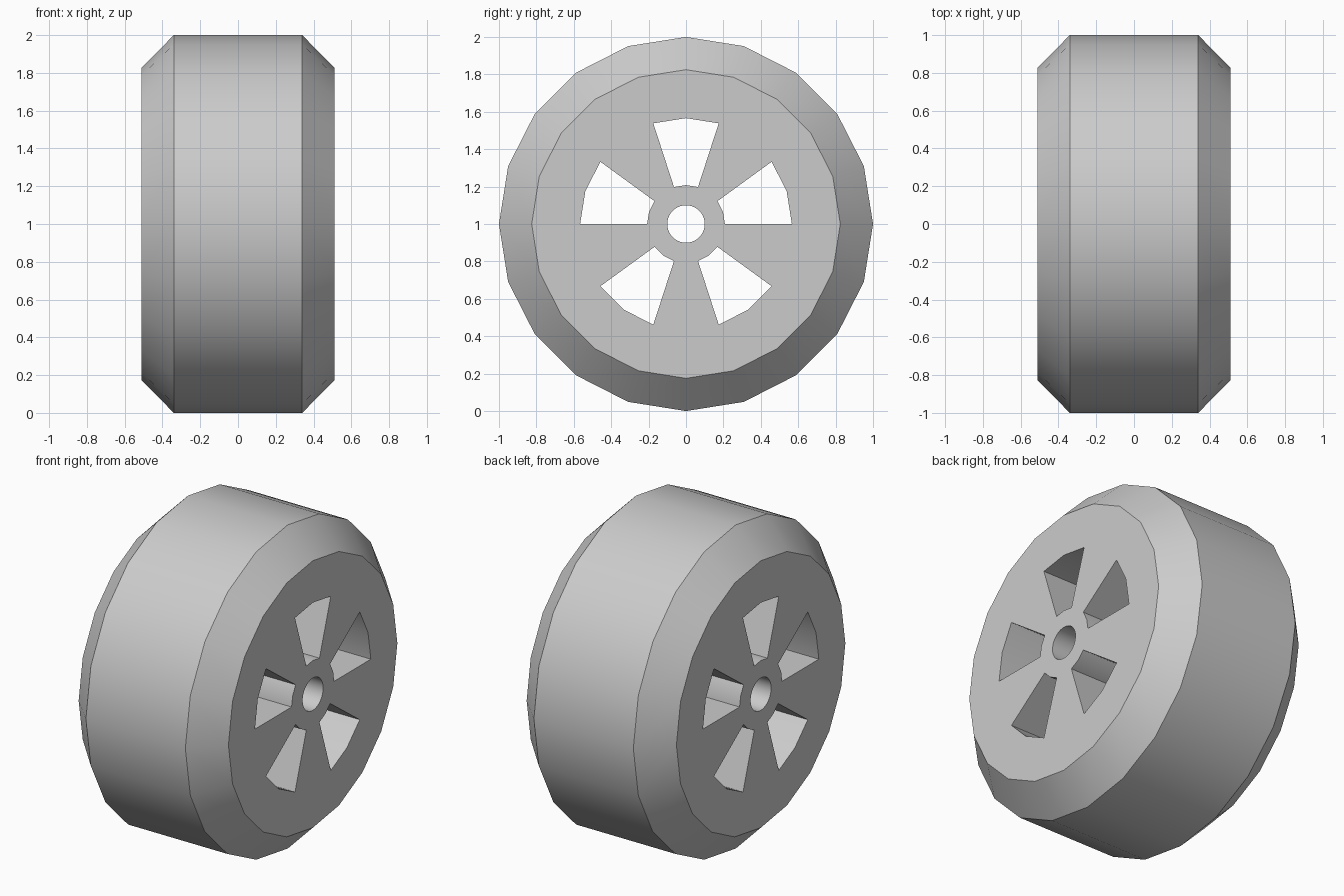
import bpy, bmesh
from math import sin, cos, pi, radians

if "Cube" in bpy.data.objects:
    bpy.data.objects.remove(bpy.data.objects["Cube"])

SIDES = 20          # tyre facets
BORE_SIDES = 40     # smooth axle hole
TREAD, FACE = 0.34, 0.512   # half widths of the tread and of the side faces

bm = bmesh.new()


def ring(x, radius, n):
    """Circle of vertices around the x axis at axle height."""
    return [bm.verts.new((x, radius * cos(2 * pi * i / n), 1 + radius * sin(2 * pi * i / n)))
            for i in range(n)]


def is_window(i):
    """Five windows, each two facets wide, with two-facet spokes between."""
    return i % 4 in (0, 1)


def band(a, b, keep=lambda i: True):
    """Quads between two equal rings."""
    n = len(a)
    for i in range(n):
        if keep(i % n):
            j = (i + 1) % n
            bm.faces.new((a[i], a[j], b[j], b[i]))


# Rings on each side: tread edge, face edge, window outer, window inner, bore
sides = []
for s in (-1, 1):
    tread = ring(s * TREAD, 1.0, SIDES)
    rim = ring(s * FACE, 0.825, SIDES)
    outer = ring(s * FACE, 0.566, SIDES)
    inner = ring(s * FACE, 0.208, SIDES)
    bore = ring(s * FACE, 0.1, BORE_SIDES)
    # Bevelled shoulder, flat face and spokes
    band(tread, rim)
    band(rim, outer)
    band(outer, inner, lambda i: not is_window(i))
    # Hub collar
    for i in range(SIDES):
        j = (i + 1) % SIDES
        a, m, b = bore[2 * i], bore[2 * i + 1], bore[2 * j]
        bm.faces.new((inner[i], a, m))
        bm.faces.new((inner[i], m, inner[j]))
        bm.faces.new((inner[j], m, b))
    sides.append((tread, outer, inner, bore))

# Tread, window tunnels and axle bore joining both sides
left, right = sides
band(left[0], right[0])
band(left[1], right[1], is_window)
band(left[2], right[2], is_window)
band(left[3], right[3])
for i in range(SIDES):
    if is_window(i) != is_window((i - 1) % SIDES):
        bm.faces.new((left[1][i], right[1][i], right[2][i], left[2][i]))

bmesh.ops.recalc_face_normals(bm, faces=bm.faces)
mesh = bpy.data.meshes.new("wheel")
bm.to_mesh(mesh)
bm.free()
wheel = bpy.data.objects.new("wheel", mesh)
bpy.context.collection.objects.link(wheel)
bpy.context.view_layer.objects.active = wheel
wheel.select_set(True)
bpy.ops.object.shade_smooth_by_angle(angle=radians(30))
